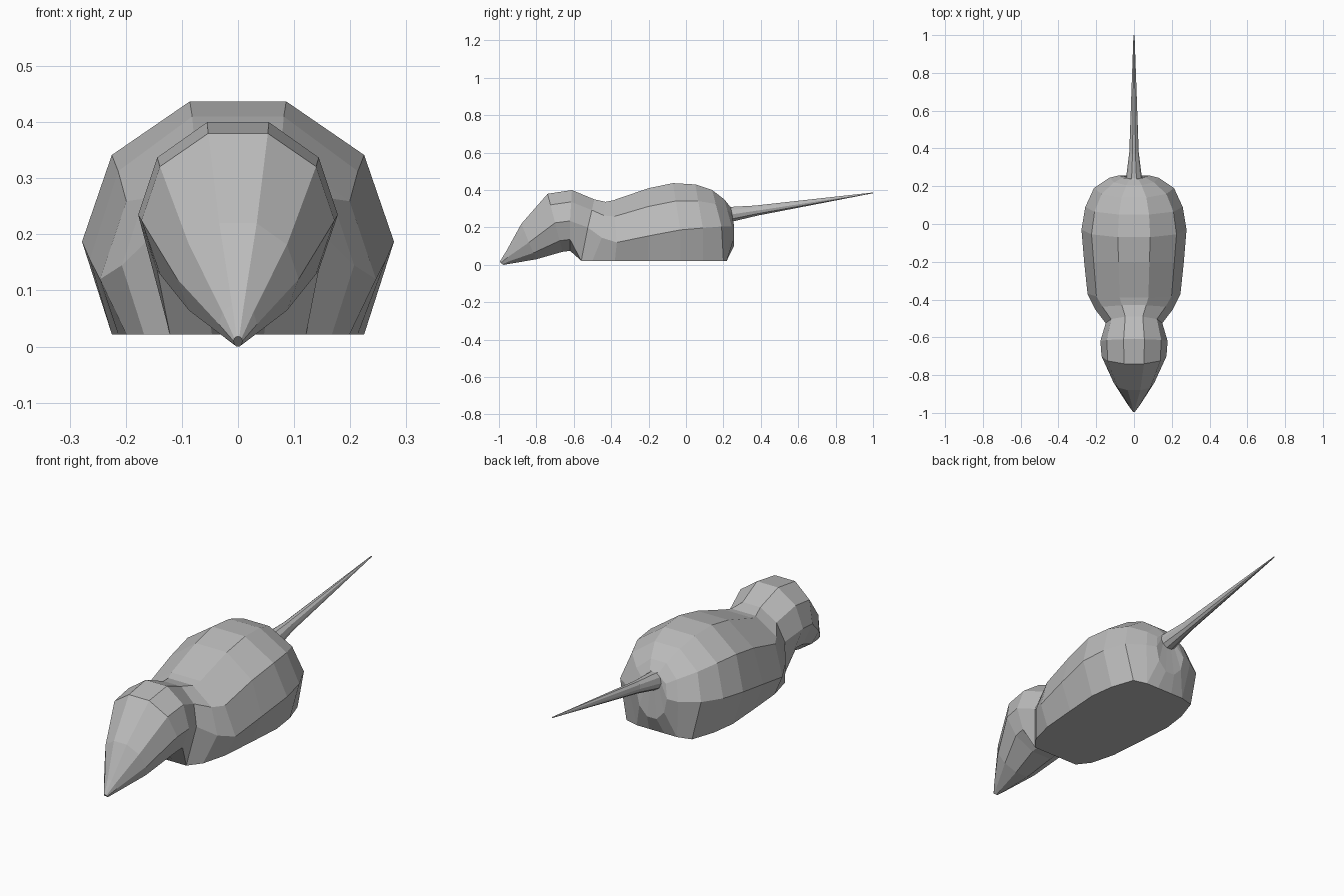
import bpy, bmesh, math

grey = bpy.data.materials.new("fur_grey")
grey.diffuse_color = (0.5, 0.5, 0.5, 1)

# Ten-sided sections from snout to tail tip:
# top y, top z, side y, side z, half width, bottom y, bottom z, flat belly
sections = [
    (-0.995, 0.018, -0.99, 0.01, 0.008, -0.975, 0.0, 0),   # nose
    (-0.96, 0.075, -0.955, 0.04, 0.034, -0.94, 0.006, 0),
    (-0.88, 0.22, -0.84, 0.12, 0.108, -0.80, 0.03, 0),     # muzzle
    (-0.74, 0.38, -0.70, 0.225, 0.172, -0.66, 0.07, 0),    # brow
    (-0.61, 0.40, -0.62, 0.235, 0.178, -0.62, 0.075, 0),   # back of head
    (-0.49, 0.35, -0.525, 0.20, 0.15, -0.56, 0.022, 1),    # neck
    (-0.43, 0.337, -0.45, 0.145, 0.207, -0.50, 0.022, 1),
    (-0.39, 0.345, -0.37, 0.12, 0.246, -0.38, 0.022, 1),   # shoulders
    (-0.20, 0.41, -0.20, 0.155, 0.264, -0.20, 0.022, 1),
    (-0.07, 0.437, -0.03, 0.187, 0.278, -0.03, 0.022, 1),  # hips
    (0.05, 0.43, 0.09, 0.197, 0.258, 0.09, 0.022, 1),
    (0.14, 0.40, 0.19, 0.205, 0.212, 0.20, 0.022, 1),      # rump
    (0.205, 0.35, 0.245, 0.205, 0.13, 0.218, 0.022, 1),
    (0.235, 0.312, 0.257, 0.21, 0.08, 0.256, 0.10, 0),
    (0.24, 0.31, 0.245, 0.27, 0.042, 0.25, 0.232, 0),      # tail root
    (0.37, 0.317, 0.38, 0.29, 0.025, 0.385, 0.264, 0),
    (0.998, 0.387, 0.999, 0.385, 0.003, 1.0, 0.383, 0),    # tail tip
]

S = math.sin(math.radians(72))


def ring(bm, section):
    ty, tz, sy, sz, width, by, bz, flat = section
    verts = []
    for k in range(10):
        a = math.radians(36 * k)
        h = math.sin(a) / S
        y1, z1 = (ty, tz) if h >= 0 else (by, bz)
        f = abs(h)
        if h < -0.01 and flat:
            f = 1.0
        verts.append(bm.verts.new((width * math.cos(a),
                                   sy + (y1 - sy) * f, sz + (z1 - sz) * f)))
    return verts


# Head, body and tail as one continuous skin
bm = bmesh.new()
rings = [ring(bm, s) for s in sections]
for a, b in zip(rings, rings[1:]):
    for k in range(10):
        j = (k + 1) % 10
        bm.faces.new((a[k], a[j], b[j], b[k]))
bm.faces.new(rings[0])
bm.faces.new(rings[-1])
bmesh.ops.recalc_face_normals(bm, faces=bm.faces)
mesh = bpy.data.meshes.new("rodent_body")
bm.to_mesh(mesh)
bm.free()
mesh.materials.append(grey)
body = bpy.data.objects.new("rodent_body", mesh)
bpy.context.collection.objects.link(body)
